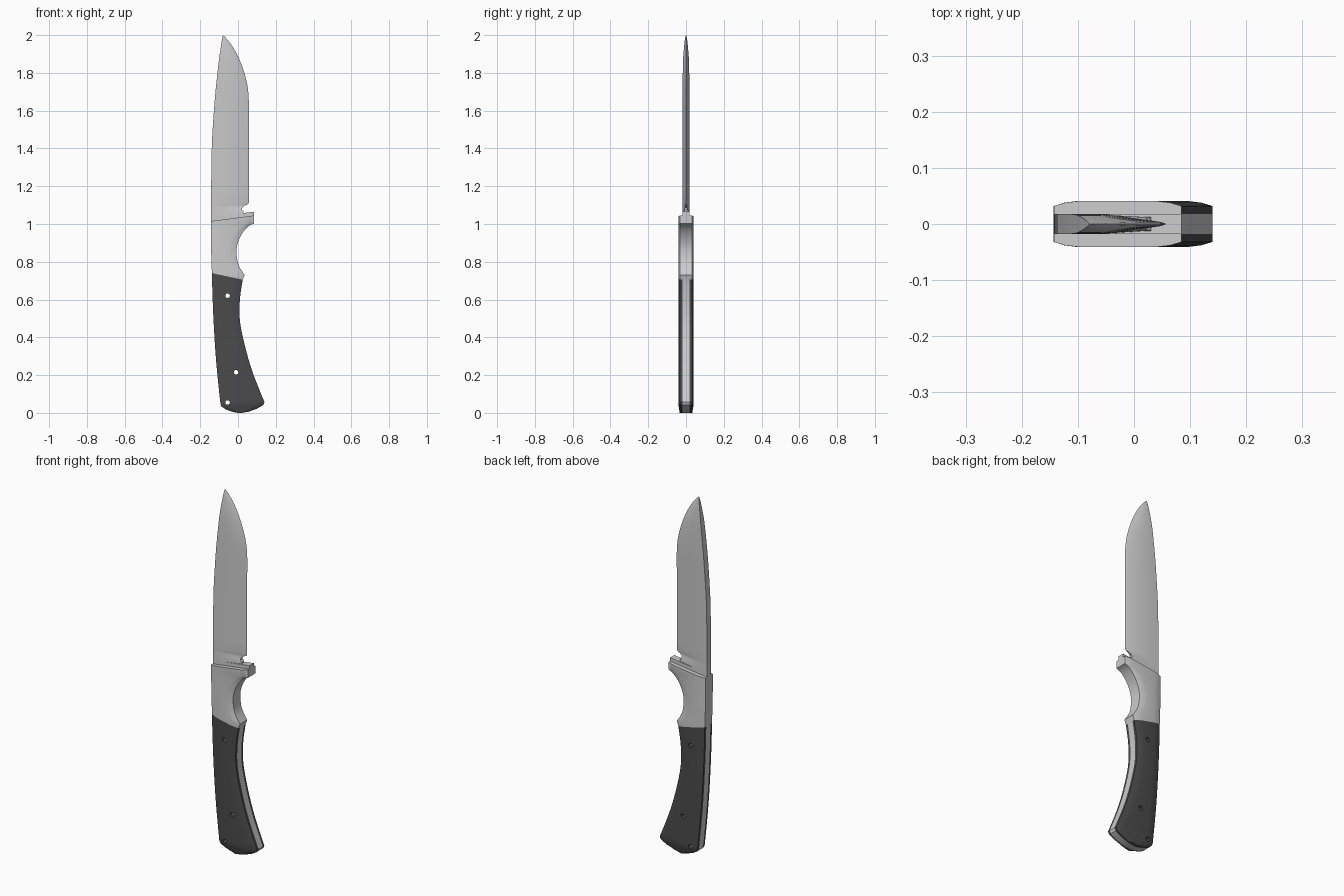
import bpy, bmesh, math
from mathutils import Matrix, Vector

if "Cube" in bpy.data.objects:
    bpy.data.objects.remove(bpy.data.objects["Cube"])

TANG = 0.018    # half thickness of the steel
SIDE = 0.041    # half thickness of the handle


def smooth(rows, n=4):
    """Catmull-Rom resampling of a list of number tuples."""
    out = []
    for i in range(len(rows) - 1):
        p0, p1, p2 = rows[max(i - 1, 0)], rows[i], rows[i + 1]
        p3 = rows[min(i + 2, len(rows) - 1)]
        for k in range(n):
            t = k / n
            out.append(tuple(0.5 * (2 * b + (c - a) * t + (2 * a - 5 * b + 4 * c - d) * t * t
                                    + (3 * b - a - 3 * c + d) * t ** 3)
                             for a, b, c, d in zip(p0, p1, p2, p3)))
    return out + [rows[-1]]


def loft(name, sections, mat=None):
    """Skin a stack of closed loops that share one vertex count."""
    bm = bmesh.new()
    loops = [[bm.verts.new(p) for p in s] for s in sections]
    n = len(loops[0])
    for a, b in zip(loops, loops[1:]):
        for i in range(n):
            j = (i + 1) % n
            bm.faces.new((a[i], a[j], b[j], b[i]))
    bm.faces.new(loops[0])
    bm.faces.new(loops[-1])
    bmesh.ops.remove_doubles(bm, verts=bm.verts, dist=0.0002)
    bmesh.ops.recalc_face_normals(bm, faces=bm.faces)
    me = bpy.data.meshes.new(name)
    bm.to_mesh(me)
    bm.free()
    ob = bpy.data.objects.new(name, me)
    bpy.context.collection.objects.link(ob)
    if mat:
        me.materials.append(mat)
    bpy.ops.object.select_all(action='DESELECT')
    ob.select_set(True)
    bpy.context.view_layer.objects.active = ob
    bpy.ops.object.shade_smooth_by_angle(angle=math.radians(25))
    return ob


def slab(row):
    """Flat cross-section of the tang between the spine and belly points."""
    lx, lz, rx, rz = row[:4]
    return [(lx, -TANG, lz), (lx, TANG, lz), (rx, TANG, rz), (rx, -TANG, rz)]


def crowned(row, s):
    """Cross-section of a scale: flat face with a shallow bevel to each edge."""
    lx, lz, rx, rz, y = row
    c = min(0.3, 0.045 / max(rx - lx, 0.001))
    pts = [(0, TANG), (0, y - 0.009), (c * 0.45, y - 0.003), (c, y),
           (1 - c, y), (1 - c * 0.45, y - 0.003), (1, y - 0.009), (1, TANG)]
    return [(lx + (rx - lx) * t, s * w, lz + (rz - lz) * t) for t, w in pts]


dark = bpy.data.materials.new("dark_handle")
dark.diffuse_color = (0.07, 0.07, 0.07, 1)
dark.use_nodes = True
dark.node_tree.nodes["Principled BSDF"].inputs["Base Color"].default_value = dark.diffuse_color

# Rows: spine x, z, belly x, z, half thickness
guard = [(-0.143, 1.015, 0.085, 1.045, SIDE), (-0.143, 0.985, 0.085, 1.003, SIDE)]
finger_groove = smooth([(-0.143, 0.985, 0.085, 1.003, SIDE), (-0.143, 0.965, 0.055, 0.988, SIDE),
                        (-0.143, 0.93, 0.022, 0.95, SIDE), (-0.142, 0.89, -0.001, 0.90, SIDE),
                        (-0.142, 0.85, -0.008, 0.85, SIDE), (-0.140, 0.80, 0.002, 0.785, SIDE),
                        (-0.139, 0.76, 0.035, 0.73, SIDE)], 3)
bolster = guard[:1] + finger_groove + [(-0.138, 0.74, 0.025, 0.705, SIDE)]
grip = smooth([(-0.138, 0.74, 0.025, 0.705, SIDE), (-0.135, 0.62, 0.010, 0.60, SIDE),
               (-0.129, 0.48, 0.011, 0.48, SIDE), (-0.120, 0.33, 0.043, 0.33, SIDE),
               (-0.109, 0.20, 0.083, 0.20, SIDE), (-0.093, 0.048, 0.140, 0.057, SIDE)])
butt = [(-0.087, 0.033, 0.134, 0.042, 0.039), (-0.060, 0.016, 0.100, 0.022, 0.036),
        (-0.025, 0.005, 0.055, 0.006, 0.034), (-0.003, 0.0, 0.020, 0.0, 0.033)]

# Steel tang running the full handle length, with the guard lip on top
tang = loft("tang", [slab(r) for r in [(-0.143, 1.035, 0.085, 1.065)] + bolster + grip[1:] + butt])

# Bolsters and handle scales on both sides
scales = []
for side, s in (("front", -1), ("back", 1)):
    loft("bolster_" + side, [crowned(r, s) for r in bolster])
    scales.append(loft("handle_scale_" + side, [crowned(r, s) for r in grip + butt], dark))

# Blade rows: z, spine x, edge x, half thickness, edge half thickness
heel = [(1.03, -0.143, 0.030, TANG, 0.013), (1.066, -0.143, 0.030, TANG, 0.012),
        (1.075, -0.143, 0.021, TANG, 0.010), (1.088, -0.143, 0.023, TANG, 0.006),
        (1.098, -0.143, 0.036, TANG, 0.003), (1.103, -0.143, 0.050, TANG, 0.001),
        (1.112, -0.143, 0.057, TANG, 0.0)]
point = smooth([(1.112, -0.143, 0.057, TANG, 0.0), (1.40, -0.139, 0.057, TANG, 0.0),
                (1.55, -0.131, 0.057, TANG, 0.0), (1.68, -0.121, 0.056, TANG, 0.0),
                (1.77, -0.112, 0.042, 0.0175, 0.0), (1.86, -0.102, 0.012, 0.016, 0.0),
                (1.93, -0.092, -0.023, 0.011, 0.0), (1.975, -0.085, -0.055, 0.006, 0.0),
                (2.0, -0.080, -0.079, 0.001, 0.0)])


def blade_section(row):
    z, xs, xe, h, e = row
    w = xe - xs
    half = [(xs, h), (xs + 0.38 * w, h), (xe - 0.05 * w, max(e, 0.2 * h)), (xe, e)]
    return [(x, y, z) for x, y in half] + [(x, -y, z) for x, y in reversed(half)]


loft("blade", [blade_section(r) for r in heel + point[1:]])

# Pin holes drilled through the scales and tang
bm = bmesh.new()
for x, z in ((-0.055, 0.62), (-0.01, 0.215), (-0.055, 0.055)):
    bmesh.ops.create_cone(bm, cap_ends=True, segments=20, radius1=0.012, radius2=0.012, depth=0.2,
                          matrix=Matrix.Translation(Vector((x, 0, z))) @ Matrix.Rotation(math.pi / 2, 4, 'X'))
me = bpy.data.meshes.new("pin_hole_cutter")
bm.to_mesh(me)
bm.free()
cutter = bpy.data.objects.new("pin_hole_cutter", me)
bpy.context.collection.objects.link(cutter)
cutter.hide_render = True
cutter.display_type = 'WIRE'
for ob in [tang] + scales:
    m = ob.modifiers.new("pin_holes", 'BOOLEAN')
    m.operation = 'DIFFERENCE'
    m.solver = 'EXACT'
    m.object = cutter
